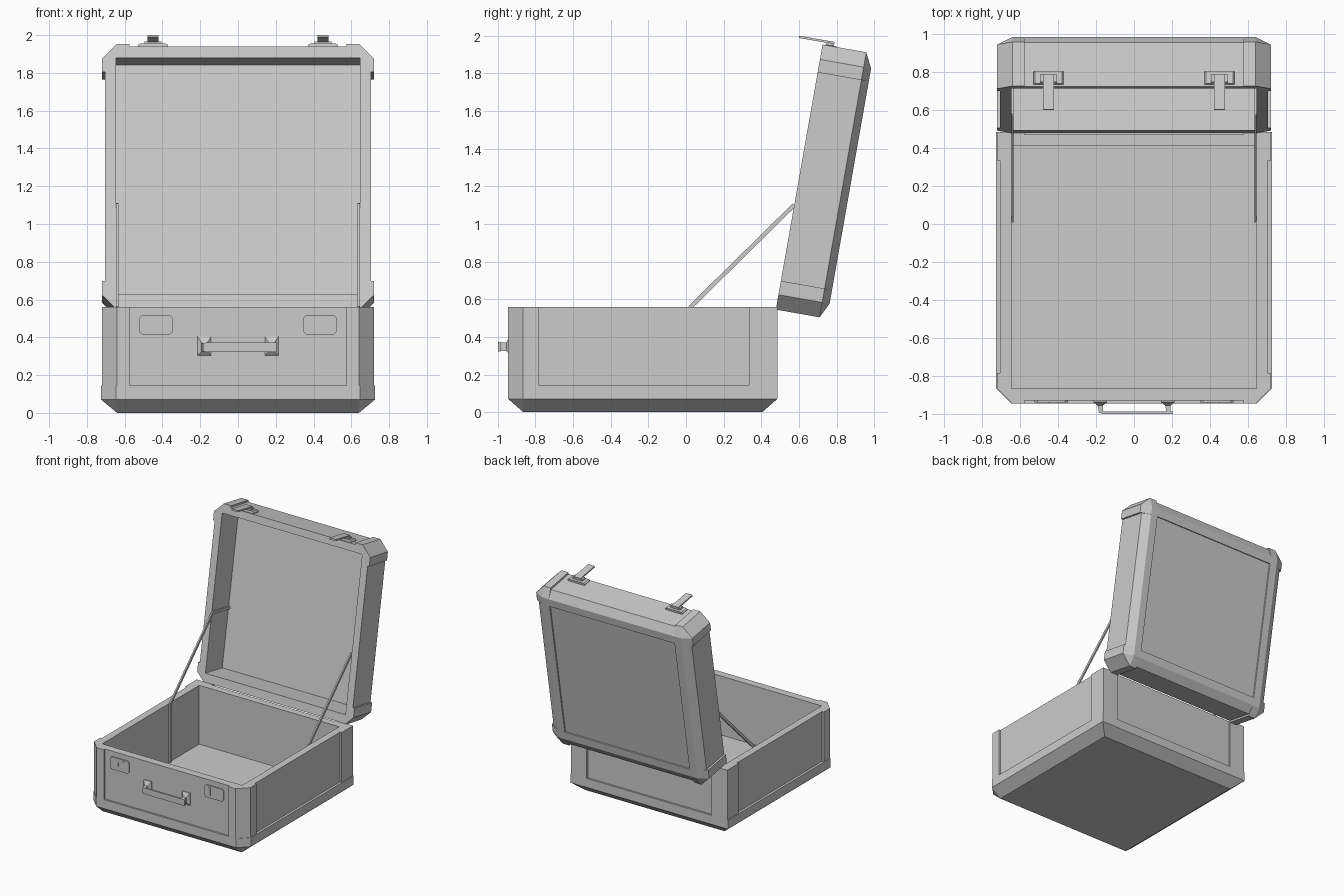
import bpy, bmesh, math
from mathutils import Vector

if "Cube" in bpy.data.objects:
    bpy.data.objects.remove(bpy.data.objects["Cube"])

grey = bpy.data.materials.new("case_grey")
grey.diffuse_color = (0.6, 0.6, 0.6, 1)
grey.use_nodes = True
grey.node_tree.nodes["Principled BSDF"].inputs["Base Color"].default_value = grey.diffuse_color

TILT = math.radians(10)
S, C = math.sin(TILT), math.cos(TILT)


def world(x, y, z):
    return Vector((x, y, z))


def lid_space(x, d, p):
    """Lid coordinates: d runs from hinge to free edge, p from rim to outer face."""
    return Vector((x, 0.48 + d * S + p * C, 0.56 + d * C - p * S))


def loft(name, loops, space=world):
    """Skin a stack of closed loops with equal point counts and cap both ends."""
    bm = bmesh.new()
    rings = [[bm.verts.new(space(*p)) for p in loop] for loop in loops]
    n = len(rings[0])
    for a, b in zip(rings, rings[1:]):
        for i in range(n):
            j = (i + 1) % n
            bm.faces.new((a[i], a[j], b[j], b[i]))
    bm.faces.new(rings[0])
    bm.faces.new(rings[-1])
    bmesh.ops.remove_doubles(bm, verts=bm.verts, dist=1e-4)
    bmesh.ops.recalc_face_normals(bm, faces=bm.faces)
    mesh = bpy.data.meshes.new(name)
    bm.to_mesh(mesh)
    bm.free()
    mesh.materials.append(grey)
    obj = bpy.data.objects.new(name, mesh)
    bpy.context.collection.objects.link(obj)
    return obj


def outline(hx, y0, y1, z, cut0=0, cut1=0, rec=0, px=0.575, py0=0, py1=1):
    """Rectangle with cut corners and recessed panels between the corner posts."""
    pts = []
    for sx in (1, -1):
        half = [(px, y0 + rec), (px, y0), (hx - cut0, y0), (hx, y0 + cut0),
                (hx, py0), (hx - rec, py0), (hx - rec, py1), (hx, py1),
                (hx, y1 - cut1), (hx - cut1, y1), (px, y1), (px, y1 - rec)]
        pts += [(sx * x, y, z) for x, y in (half if sx > 0 else half[::-1])]
    return pts


def rect(x0, x1, y0, y1, z, cut=0):
    return [(x0 + cut, y0, z), (x1 - cut, y0, z), (x1, y0 + cut, z), (x1, y1 - cut, z),
            (x1 - cut, y1, z), (x0 + cut, y1, z), (x0, y1 - cut, z), (x0, y0 + cut, z)]


def box(name, x, y, z, cut=0, space=world):
    return loft(name, [rect(*x, *y, z[0], cut), rect(*x, *y, z[1], cut)], space)


# Open case body: bevelled foot, rim, posts with recessed panels, hollow interior
B = dict(py0=-0.785, py1=0.335)
loft("case_body", [
    outline(0.64, -0.865, 0.405, 0, **B),
    outline(0.725, -0.945, 0.485, 0.07, 0.08, **B),
    outline(0.725, -0.945, 0.485, 0.145, 0.08, **B),
    outline(0.72, -0.945, 0.485, 0.145, 0.08, rec=0.015, **B),
    outline(0.72, -0.945, 0.485, 0.56, 0.08, rec=0.015, **B),
    outline(0.645, -0.865, 0.41, 0.56, **B),
    outline(0.645, -0.865, 0.41, 0.07, **B)])

# Tilted lid: hollow inside, corner caps, bevelled outer edge and framed outer panel
L = dict(py0=0.14, py1=1.265)
loft("lid", [
    outline(0.645, 0.07, 1.34, 0.225, **L),
    outline(0.645, 0.07, 1.34, 0, **L),
    outline(0.72, -0.015, 1.415, 0, 0.08, 0.08, 0.015, **L),
    outline(0.72, -0.015, 1.415, 0.236, 0.08, 0.08, 0.015, **L),
    outline(0.64, 0.065, 1.335, 0.276, **L),
    outline(0.575, 0.13, 1.27, 0.276, **L),
    outline(0.575, 0.13, 1.27, 0.266, **L)], lid_space)


# Flat support straps that run up the body wall, across to the lid and into it
def strap(name, x, a, b, w=0.011):
    a, b = Vector(a), Vector(b)
    n = Vector((-(b - a).y, (b - a).x)).normalized() * w
    quad = [a + n, b + n, b - n, a - n]
    loft(name, [[(x + o, q.x, q.y) for q in quad] for o in (-0.006, 0.006)])


lid_rim = lid_space(0, 0.55, 0).yz
lid_in = lid_space(0, 0.55, 0.225).yz
for side, s in (("left", -1), ("right", 1)):
    x = s * 0.639
    strap(side + "_wall_strap", x, (0.02, 0.07), (0.02, 0.56))
    strap(side + "_support_strap", x, (0.02, 0.555), lid_rim)
    strap(side + "_lid_strap", x, lid_rim, lid_in)

    # Latch on the free edge of the lid: plate, hinge block and tongue
    cx = s * 0.45
    box(side + "_latch_plate", (cx - 0.08, cx + 0.08), (1.395, 1.418), (0.012, 0.078),
        0.01, lid_space)
    box(side + "_latch_block", (cx - 0.045, cx + 0.045), (1.41, 1.432), (0.02, 0.06),
        0, lid_space)
    box(side + "_latch_tongue", (cx - 0.03, cx + 0.03), (1.428, 1.44), (-0.13, 0.06),
        0, lid_space)

    # Lock plate on the front with a raised tab and a slot bar
    cx = s * 0.435
    front = lambda x, z, d: Vector((x, -0.93 - d, z))
    box(side + "_lock_plate", (cx - 0.088, cx + 0.088), (0.415, 0.518), (0, 0.01),
        0.015, front)
    tx = s * 0.395
    box(side + "_lock_tab", (tx - 0.008, tx + 0.008), (0.435, 0.505), (0, 0.014), 0, front)
    kx = s * 0.448
    box(side + "_lock_slot", (kx - 0.003, kx + 0.003), (0.453, 0.485), (0, 0.013), 0, front)

    # Handle bracket: square foot tapering out to the bar
    hx = s * 0.178
    loft(side + "_handle_bracket", [
        rect(hx - 0.036, hx + 0.036, 0.305, 0.405, 0),
        rect(hx - 0.036, hx + 0.036, 0.305, 0.405, 0.008),
        rect(hx - 0.014, hx + 0.014, 0.325, 0.37, 0.025),
        rect(hx - 0.006, hx + 0.014, 0.325, 0.37, 0.065)], front)

# Carrying handle bar
box("handle_bar", (-0.172, 0.205), (-1.0, -0.986), (0.322, 0.372))
